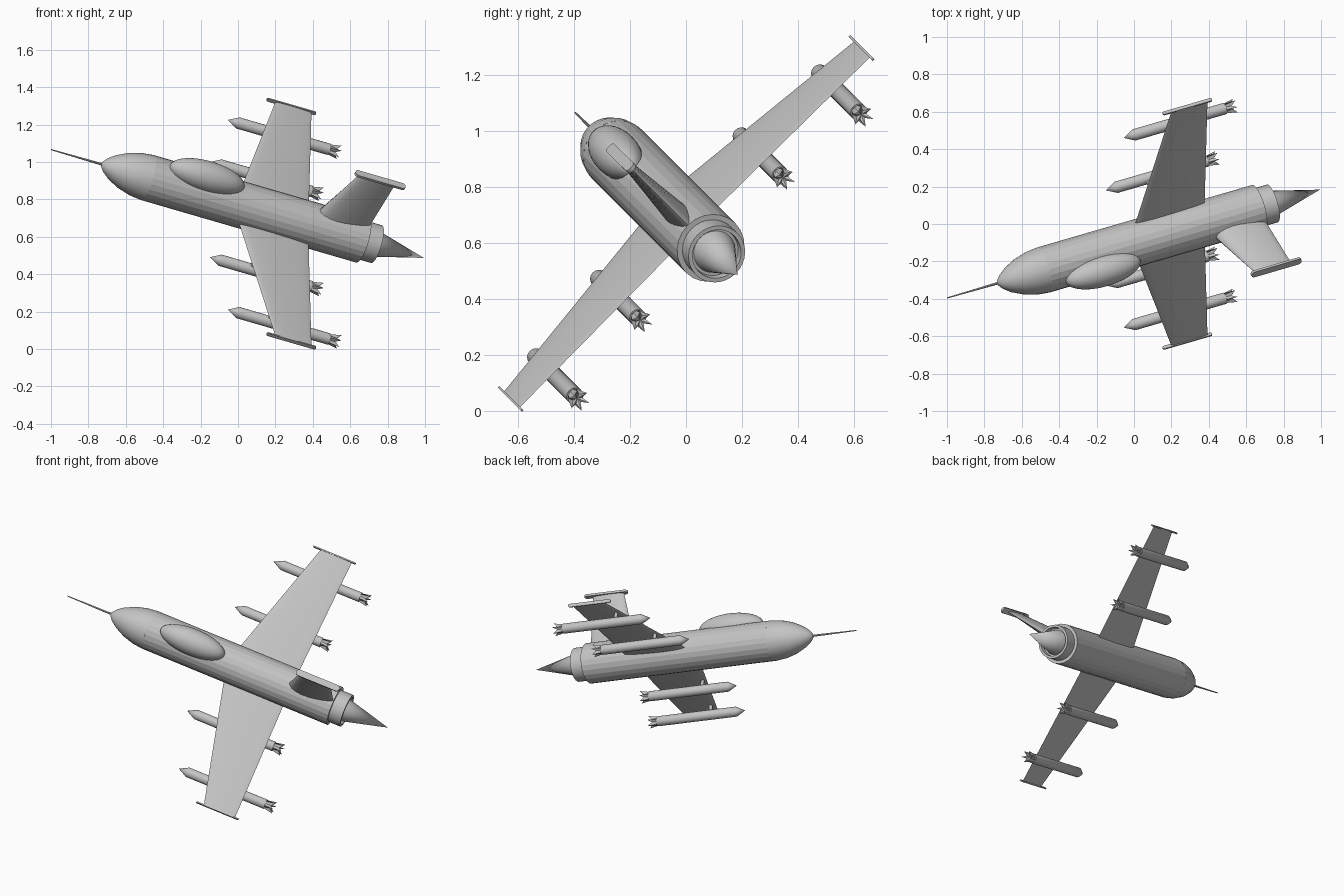
import bpy, bmesh
from math import sin, cos, pi
from mathutils import Matrix, Vector

if "Cube" in bpy.data.objects:
    bpy.data.objects.remove(bpy.data.objects["Cube"], do_unlink=True)

grey = bpy.data.materials.new("plain_grey")
grey.use_nodes = True
colour = (0.55, 0.55, 0.55, 1)
grey.diffuse_color = colour
grey.node_tree.nodes["Principled BSDF"].inputs["Base Color"].default_value = colour

# Banked aircraft frame: length runs aft, span to the side, rise out of the back
aft = Vector((0.925, 0.2687, -0.2687)).normalized()
span = Vector((0, 1, 1)).normalized()
rise = aft.cross(span)
frame = Matrix.Translation((0, -0.105, 0.776)) @ Matrix((aft, span, rise)).transposed().to_4x4()


def finish(name, bm, smooth):
    bmesh.ops.remove_doubles(bm, verts=bm.verts, dist=1e-5)
    bmesh.ops.recalc_face_normals(bm, faces=bm.faces)
    mesh = bpy.data.meshes.new(name)
    bm.to_mesh(mesh)
    bm.free()
    mesh.materials.append(grey)
    obj = bpy.data.objects.new(name, mesh)
    bpy.context.collection.objects.link(obj)
    obj.matrix_world = frame
    if smooth:
        bpy.ops.object.select_all(action='DESELECT')
        obj.select_set(True)
        bpy.context.view_layer.objects.active = obj
        bpy.ops.object.shade_smooth_by_angle(angle=smooth)
    return obj


def loft(name, rings, smooth=0.6):
    """Skin a row of equal-sized closed rings and cap both ends."""
    bm = bmesh.new()
    rows = [[bm.verts.new(p) for p in ring] for ring in rings]
    n = len(rows[0])
    for r0, r1 in zip(rows, rows[1:]):
        for i in range(n):
            j = (i + 1) % n
            bm.faces.new((r0[i], r0[j], r1[j], r1[i]))
    for row in (rows[0], rows[-1]):
        if (row[0].co - row[n // 2].co).length > 1e-4:
            bm.faces.new(row)
    return finish(name, bm, smooth)


def circle(x, r, n, y=0, z=0):
    return [(x, y + r * cos(2 * pi * i / n), z + r * sin(2 * pi * i / n)) for i in range(n)]


def lathe(name, profile, n=32, smooth=0.6, y=0, z=0):
    return loft(name, [circle(x, r, n, y, z) for x, r in profile], smooth)


def foil(front, back, half, n=20):
    """Teardrop section as (length, thickness) pairs."""
    out = []
    for i in range(n):
        a = 2 * pi * i / n
        c = 0.5 - 0.5 * cos(a)
        out.append((front + (back - front) * c, half * sin(a) * (1.2 - 0.6 * c)))
    return out


def ellipsoid(name, centre, size):
    bm = bmesh.new()
    m = Matrix.Translation(centre) @ Matrix.Diagonal((*size, 1))
    bmesh.ops.create_uvsphere(bm, u_segments=32, v_segments=20, radius=1, matrix=m)
    return finish(name, bm, 1.0)


def bar(name, centre, half_len, half_y, half_z, flat_axis):
    """Thin round-ended plate, flat across the given axis."""
    rings = []
    for side in (-1, 1):
        ring = []
        for i in range(24):
            a = 2 * pi * i / 24
            end = 1 if cos(a) >= 0 else -1
            wide = half_z if flat_axis == 'y' else half_y
            x = end * (half_len - wide) + wide * cos(a)
            edge = wide * sin(a)
            off = (x, side * half_y, edge) if flat_axis == 'y' else (x, edge, side * half_z)
            ring.append(Vector(centre) + Vector(off))
        rings.append(ring)
    return loft(name, rings)


# Fuselage, nose and probe
BODY = 0.125
lathe("fuselage", [(-0.525, BODY), (0.72, BODY)], n=24, smooth=0)
lathe("nose_cone", [(-0.79, 0), (-0.788, 0.012), (-0.765, 0.039), (-0.725, 0.068),
                    (-0.66, 0.099), (-0.59, 0.118), (-0.525, BODY)])
lathe("nose_probe", [(-1.081, 0.003), (-0.77, 0.007)], n=10)

# Exhaust ring around a long tail cone
lathe("exhaust_ring", [(0.7, 0.105), (0.80, 0.105), (0.80, 0.09), (0.77, 0.088)])
lathe("tail_cone", [(0.76, 0.08), (1.075, 0)])

# Canopy
ellipsoid("canopy", (-0.231, 0, 0.128), (0.215, 0.083, 0.085))

# Fin with its cap plate
fin = [(0.06, foil(0.40, 0.715, 0.052)), (0.13, foil(0.425, 0.715, 0.043)),
       (0.45, foil(0.515, 0.722, 0.012))]
loft("tail_fin", [[(x, y, z) for x, y in sec] for z, sec in fin])
bar("fin_cap", (0.635, 0, 0.455), 0.145, 0.02, 0.007, 'z')

WING_Z = -0.03


def missile(name, tip, y):
    z, r, end = -0.097, 0.031, tip + 0.645
    lathe(name + "_body", [(tip, 0), (tip + 0.06, r), (end - 0.06, r)], n=16, y=y, z=z)
    # Notched tail crown
    n = 12

    def crown(base, depth, inner, outer):
        pts = circle(0, 1, n)
        return [(base - (depth if i % 2 else 0),
                 y + p[1] * (inner if i % 2 else outer),
                 z + p[2] * (inner if i % 2 else outer)) for i, p in enumerate(pts)]
    loft(name + "_tail", [crown(end - 0.062, 0, 0.027, 0.027),
                          crown(end, 0.025, 0.017, 0.039),
                          circle(end - 0.03, 0, n, y, z)], smooth=0)
    # Short mounting peg up to the wing
    bm = bmesh.new()
    bmesh.ops.create_cone(bm, cap_ends=True, segments=12, radius1=0.011, radius2=0.011,
                          depth=0.06, matrix=Matrix.Translation((tip + 0.235, y, -0.058)))
    finish(name + "_peg", bm, 0.6)


# Wings, tip plates and stores on both sides
for side, label in ((1, "upper"), (-1, "lower")):
    stations = [(0, foil(-0.012, 0.418, 0.013)), (0.885, foil(0.228, 0.437, 0.007))]
    loft(label + "_wing", [[(x, side * y, WING_Z + t) for x, t in sec] for y, sec in stations])
    bar(label + "_wing_tip_plate", (0.32, side * 0.886, WING_Z), 0.143, 0.004, 0.011, 'y')
    missile(label + "_inner_missile", -0.123, side * 0.36)
    missile(label + "_outer_missile", -0.02, side * 0.717)
